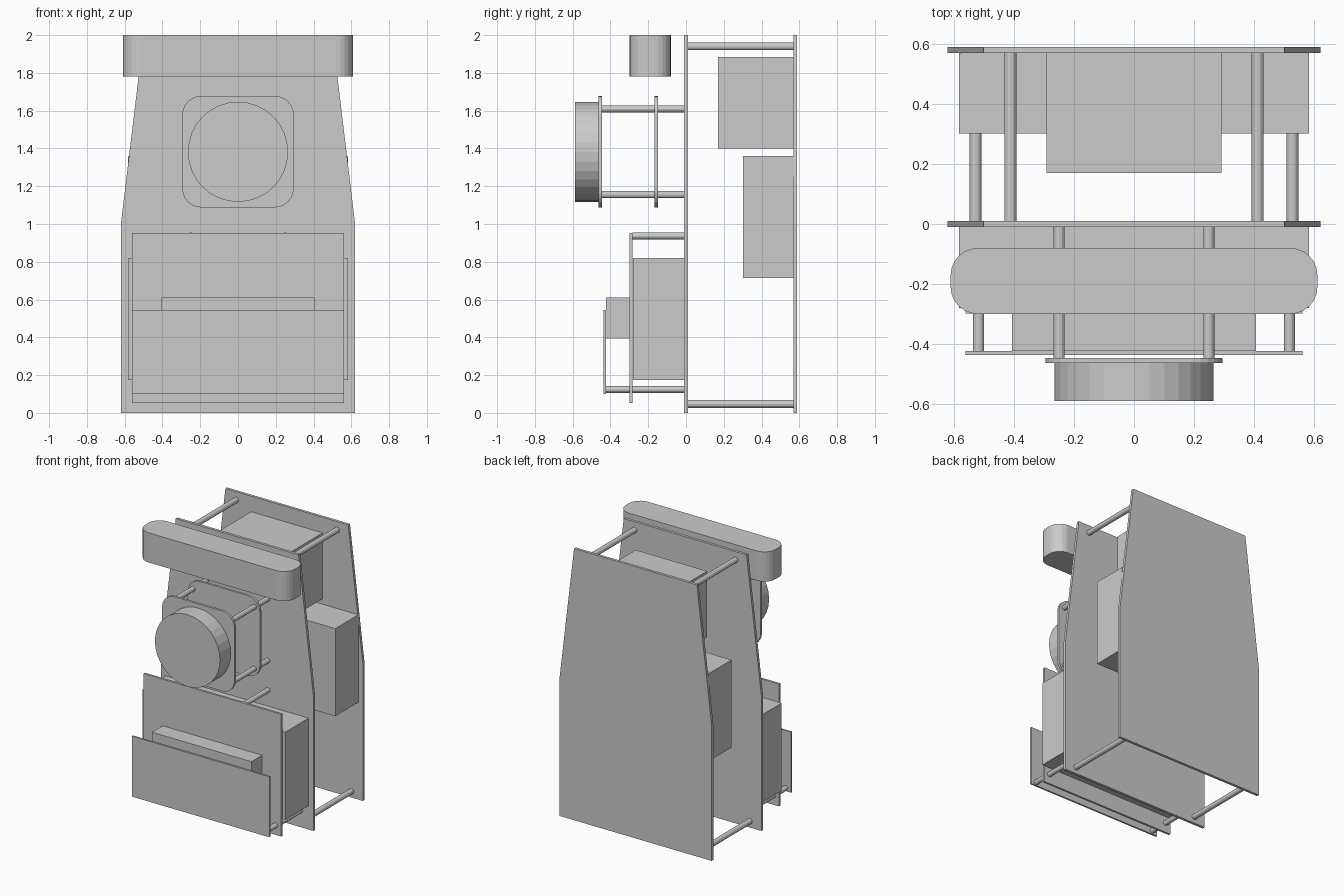
import bpy, bmesh, math

if "Cube" in bpy.data.objects:
    bpy.data.objects.remove(bpy.data.objects["Cube"])


def extrude_profile(name, pts, d0, d1, axis='Y'):
    """Extrude a 2D outline: (x, z) along y, or (x, y) along z."""
    def place(p, d):
        return (p[0], d, p[1]) if axis == 'Y' else (p[0], p[1], d)
    bm = bmesh.new()
    a = [bm.verts.new(place(p, d0)) for p in pts]
    b = [bm.verts.new(place(p, d1)) for p in pts]
    n = len(pts)
    bm.faces.new(a)
    bm.faces.new(b[::-1])
    for i in range(n):
        bm.faces.new((a[i], b[i], b[(i + 1) % n], a[(i + 1) % n]))
    bmesh.ops.recalc_face_normals(bm, faces=bm.faces[:])
    mesh = bpy.data.meshes.new(name)
    bm.to_mesh(mesh)
    bm.free()
    ob = bpy.data.objects.new(name, mesh)
    bpy.context.collection.objects.link(ob)
    return ob


def rect(x, lo, hi):
    return [(-x, lo), (x, lo), (x, hi), (-x, hi)]


def rounded(x, lo, hi, r, seg=6):
    pts = []
    corners = [(x - r, hi - r), (r - x, hi - r), (r - x, lo + r), (x - r, lo + r)]
    for k, (cx, cz) in enumerate(corners):
        for i in range(seg + 1):
            t = math.pi / 2 * (k + i / seg)
            pts.append((cx + r * math.cos(t), cz + r * math.sin(t)))
    return pts


def circle(cx, cz, r, n):
    return [(cx + r * math.cos(2 * math.pi * i / n),
             cz + r * math.sin(2 * math.pi * i / n)) for i in range(n)]


def standoff_pair(name, x, z, y0, y1, r=0.0185):
    for side, s in (("left", -1), ("right", 1)):
        extrude_profile(f"{name}_{side}", circle(s * x, z, r, 12), y0, y1)


# Two tapered main plates
taper = [(-0.62, 0), (0.62, 0), (0.62, 1.0), (0.5, 2.0), (-0.5, 2.0), (-0.62, 1.0)]
extrude_profile("front_main_plate", taper, -0.01, 0.01)
extrude_profile("back_main_plate", taper, 0.568, 0.588)
standoff_pair("main_standoff_top", 0.411, 1.94, 0.01, 0.568, 0.02)
standoff_pair("main_standoff_bottom", 0.527, 0.047, 0.01, 0.568, 0.02)

# Boxes mounted on the plates
extrude_profile("back_upper_box", rect(0.291, 1.40, 1.885), 0.169, 0.568)
extrude_profile("back_lower_box", rect(0.582, 0.715, 1.36), 0.301, 0.568)
extrude_profile("front_large_box", rect(0.582, 0.175, 0.82), -0.28, -0.01)
extrude_profile("front_small_box", rect(0.405, 0.395, 0.61), -0.423, -0.298)

# Lower stacked panels
extrude_profile("inner_panel", rect(0.56, 0.053, 0.953), -0.298, -0.282)
extrude_profile("outer_panel", rect(0.56, 0.10, 0.545), -0.436, -0.423)
standoff_pair("panel_standoff_top", 0.25, 0.937, -0.282, -0.01)
standoff_pair("panel_standoff_inner", 0.517, 0.124, -0.282, -0.01)
standoff_pair("panel_standoff_outer", 0.517, 0.124, -0.423, -0.298)

# Round sensor on two rounded plates
pad = rounded(0.295, 1.088, 1.678, 0.1)
extrude_profile("sensor_plate_front", pad, -0.462, -0.445)
extrude_profile("sensor_plate_back", pad, -0.166, -0.149)
for tag, z in (("lower", 1.155), ("upper", 1.61)):
    standoff_pair(f"sensor_standoff_{tag}_front", 0.249, z, -0.445, -0.166)
    standoff_pair(f"sensor_standoff_{tag}_back", 0.249, z, -0.149, -0.01)
extrude_profile("sensor_drum", circle(0, 1.382, 0.265, 32), -0.588, -0.462)

# Rounded bar at the top
extrude_profile("top_bar", rounded(0.61, -0.299, -0.08, 0.09), 1.782, 2.0, 'Z')
